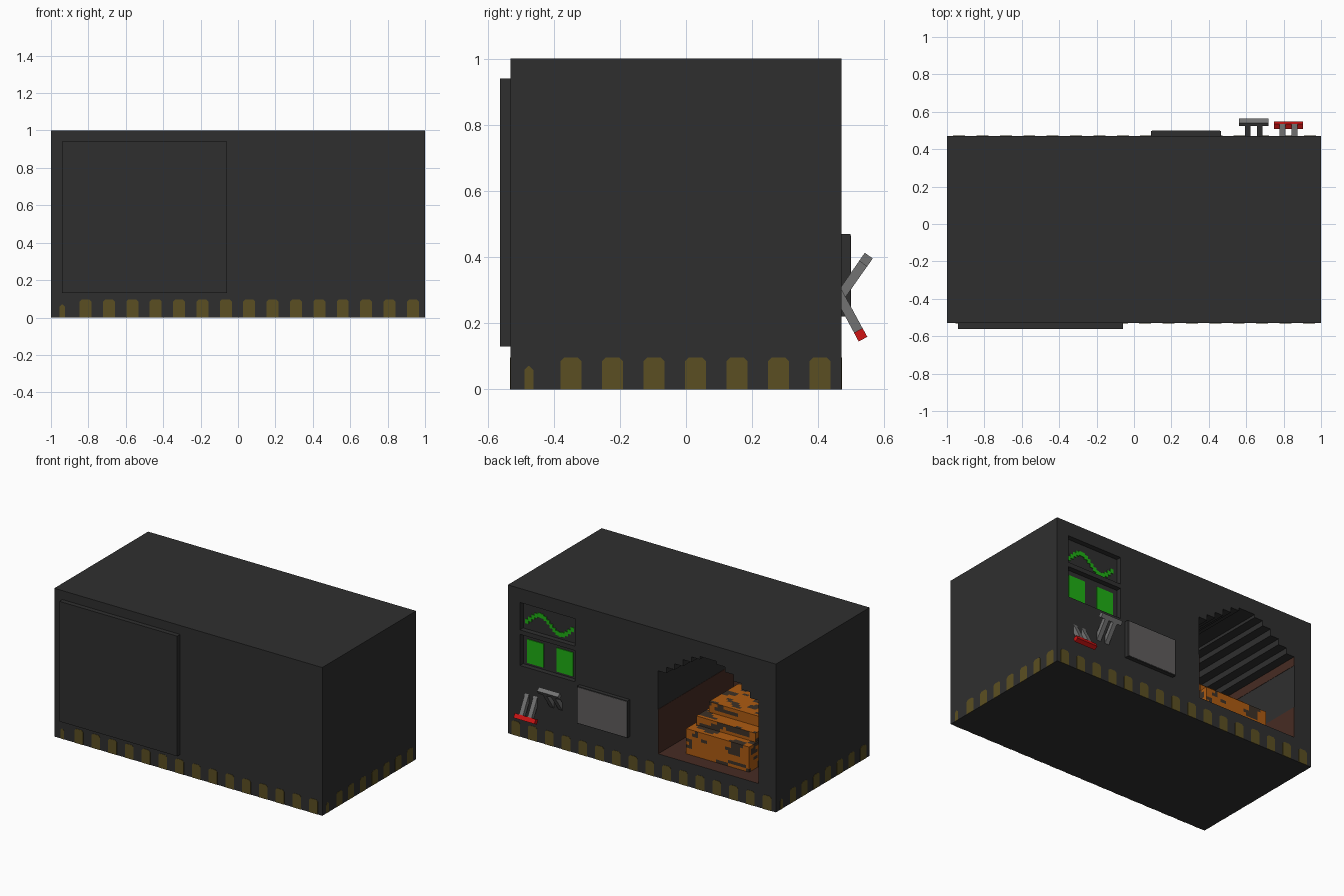
import bpy, bmesh, math
from mathutils import Vector, noise

if "Cube" in bpy.data.objects:
    bpy.data.objects.remove(bpy.data.objects["Cube"])


def material(name, r, g, b):
    m = bpy.data.materials.new(name)
    m.diffuse_color = (r, g, b, 1)
    m.use_nodes = True
    m.node_tree.nodes["Principled BSDF"].inputs["Base Color"].default_value = m.diffuse_color
    return m


CASING = material("charcoal", 0.028, 0.028, 0.028)
YELLOW = material("dull_yellow", 0.105, 0.078, 0.016)
GREEN = material("screen_green", 0.014, 0.43, 0.007)
RED = material("red", 0.62, 0.007, 0.007)
STEEL = material("steel_grey", 0.17, 0.17, 0.17)
PLATE = material("plate_grey", 0.115, 0.11, 0.11)
ORANGE = material("ember_orange", 0.42, 0.105, 0.006)
BROWN = material("scorched_brown", 0.062, 0.025, 0.017)
COAL = material("coal", 0.045, 0.03, 0.02)


def finish(name, bm, *mats):
    bmesh.ops.recalc_face_normals(bm, faces=bm.faces)
    me = bpy.data.meshes.new(name)
    bm.to_mesh(me)
    bm.free()
    ob = bpy.data.objects.new(name, me)
    bpy.context.collection.objects.link(ob)
    for m in mats:
        me.materials.append(m)
    return ob


def prisms(name, outlines, axis, a, b, mat):
    """Extrude outlines from a to b along x (outline is y,z) or y (outline is x,z)."""
    bm = bmesh.new()
    for pts in outlines:
        place = (lambda p, d: (d, p[0], p[1])) if axis == "x" else (lambda p, d: (p[0], d, p[1]))
        lo = [bm.verts.new(place(p, a)) for p in pts]
        hi = [bm.verts.new(place(p, b)) for p in pts]
        bm.faces.new(lo)
        bm.faces.new(hi)
        for i in range(len(pts)):
            j = (i + 1) % len(pts)
            bm.faces.new((lo[i], lo[j], hi[j], hi[i]))
    return finish(name, bm, mat)


def rect(u0, u1, z0, z1):
    return [(u0, z0), (u1, z0), (u1, z1), (u0, z1)]


def box(name, x0, x1, y0, y1, z0, z1, mat):
    return prisms(name, [rect(x0, x1, z0, z1)], "y", y0, y1, mat)


BACK, FRONT = 0.47, -0.53
INNER = -0.33                       # far wall of the furnace
L, R, SILL = -0.87, -0.12, 0.16     # furnace opening

# casing with the stepped furnace arch and two recessed screens
casing = box("casing", -1, 1, FRONT, BACK, 0, 1, CASING)
heights = [0.72, 0.76, 0.80, 0.845, 0.88, 0.90]
w = (R - L) / 12
arch = [(L, SILL), (R, SILL)]
for i in range(12):
    h = heights[min(i, 11 - i)]
    arch += [(R - i * w, h), (R - (i + 1) * w, h)]
cutters = [prisms("furnace_cutter", [arch], "y", INNER, 0.6, CASING),
           prisms("screen_cutter", [rect(0.50, 0.91, 0.72, 0.905), rect(0.50, 0.91, 0.48, 0.69)],
                  "y", BACK - 0.035, 0.6, CASING)]
bpy.context.view_layer.objects.active = casing
for c in cutters:
    mod = casing.modifiers.new("cut", "BOOLEAN")
    mod.operation = "DIFFERENCE"
    mod.solver = "EXACT"
    mod.object = c
    bpy.ops.object.modifier_apply(modifier=mod.name)
    bpy.data.objects.remove(c)

# scorched floor and far wall of the furnace
while len(casing.data.materials) < 1:
    casing.data.materials.append(CASING)
casing.data.materials.append(BROWN)
brown_slot = len(casing.data.materials) - 1
for f in casing.data.polygons:
    c = f.center
    inside = L - 0.01 < c.x < R + 0.01 and INNER - 0.01 < c.y < BACK - 0.05
    floor = inside and abs(c.z - SILL) < 0.005
    far_wall = abs(c.y - INNER) < 0.005
    f.material_index = brown_slot if floor or far_wall else 0

# scorched bands on the furnace side walls
box("left_scorch", L - 0.001, L + 0.002, INNER, BACK - 0.001, SILL, 0.37, BROWN)
box("left_upper_scorch", L - 0.001, L + 0.002, INNER, BACK - 0.001, 0.66, 0.72, BROWN)
box("right_scorch", R - 0.002, R + 0.001, INNER, BACK - 0.001, SILL, 0.46, BROWN)


# glowing coal pile: tiers with dark patches
def ember_tier(name, x0, x1, y0, y1, z0, z1):
    bm = bmesh.new()
    bmesh.ops.create_cube(bm, size=1)
    lo, hi = Vector((x0, y0, z0)), Vector((x1, y1, z1))
    for v in bm.verts:
        v.co = Vector([lo[k] + (v.co[k] + 0.5) * (hi[k] - lo[k]) for k in range(3)])
    for k in range(3):
        n = max(1, round((hi[k] - lo[k]) / 0.022))
        normal = Vector([float(k == j) for j in range(3)])
        for i in range(1, n):
            bmesh.ops.bisect_plane(bm, geom=bm.verts[:] + bm.edges[:] + bm.faces[:],
                                   plane_co=lo + (hi - lo) * (i / n), plane_no=normal)
    for f in bm.faces:
        c = f.calc_center_median()
        f.material_index = int(noise.noise(Vector((c.x * 11, c.y * 18, c.z * 26))) > 0.13)
    return finish(name, bm, ORANGE, COAL)


ember_tier("ember_front", -0.73, -0.26, -0.25, 0.37, SILL, 0.33)
ember_tier("ember_middle", -0.72, -0.28, -0.24, 0.29, 0.33, 0.39)
ember_tier("ember_top", -0.70, -0.31, -0.22, 0.20, 0.39, 0.46)


# hazard marks around the foot
def mark(u, half=0.032, h=0.097):
    c = 0.012
    return [(u - half, 0.0), (u + half, 0.0), (u + half, h - c), (u + half - c, h),
            (u - half + c, h), (u - half, h - c)]


def small_mark(u):
    return mark(u, 0.014, 0.07)


T = 0.002
prisms("front_marks", [mark(0.935 - 0.125 * i) for i in range(15)] + [small_mark(-0.94)],
       "y", FRONT - T, FRONT + T, YELLOW)
prisms("back_marks", [mark(0.94 - 0.125 * i) for i in range(16)],
       "y", BACK - T, BACK + T, YELLOW)
prisms("right_marks", [mark(0.405 - 0.1255 * i) for i in range(7)] + [small_mark(-0.475)],
       "x", 1 - T, 1 + T / 2, YELLOW)
prisms("left_marks", [mark(0.29 - 0.125 * i) for i in range(7)] + [small_mark(0.41)],
       "x", -1 - T / 2, -1 + T, YELLOW)

# front door slab
box("front_door", -0.94, -0.06, -0.562, FRONT + 0.005, 0.13, 0.94, CASING)

# back hatch with a grey face
box("back_hatch", 0.09, 0.465, BACK - 0.005, 0.497, 0.22, 0.47, CASING)
box("back_hatch_face", 0.095, 0.46, 0.495, 0.499, 0.225, 0.465, PLATE)

# wave on the upper screen, drawn in small blocks
SCREEN = BACK - 0.035
wave = []
for i in range(16):
    x = 0.88 - i * 0.0225
    z = 0.795 + 0.045 * math.sin((0.89 - x) / 0.30 * math.tau - 0.7)
    wave.append(rect(x - 0.0125, x + 0.0125, z - 0.015, z + 0.015))
prisms("screen_wave", wave, "y", SCREEN - 0.002, SCREEN + 0.004, GREEN)

# lit squares on the lower screen
prisms("screen_squares", [rect(0.755, 0.88, 0.495, 0.655), rect(0.535, 0.66, 0.495, 0.655)],
       "y", SCREEN - 0.002, SCREEN + 0.005, GREEN)


# levers: two shafts and a cross handle, tilted in the y-z plane
def lever(name, x, pivot, tip, mat):
    p, t = Vector(pivot), Vector(tip)
    d = (t - p).normalized()
    n = Vector((-d.y, d.x))

    def bar(a, b, half):
        return [tuple(q) for q in (a - n * half, b - n * half, b + n * half, a + n * half)]

    for side, dx in (("a", -0.032), ("b", 0.032)):
        prisms(name + "_shaft_" + side, [bar(p, t - d * 0.014, 0.0145)], "x",
               x + dx - 0.015, x + dx + 0.015, STEEL)
    prisms(name + "_handle", [bar(t - d * 0.015, t + d * 0.015, 0.0148)], "x",
           x - 0.078, x + 0.078, mat)


lever("upper_lever", 0.64, (0.455, 0.265), (0.544, 0.392), STEEL)
lever("lower_lever", 0.826, (0.455, 0.30), (0.528, 0.165), RED)
